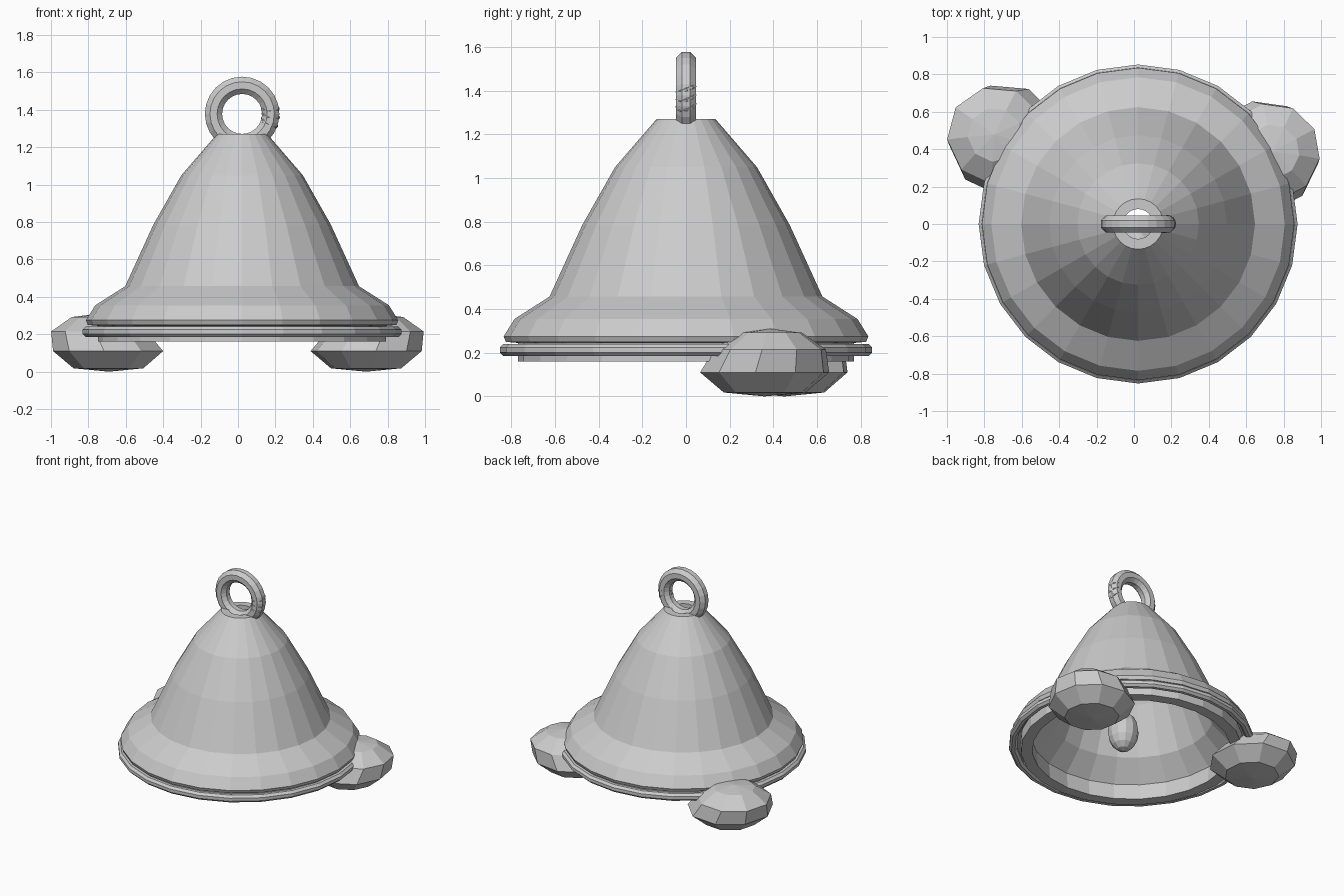
import bpy, bmesh, math
from mathutils import Matrix, Vector

if "Cube" in bpy.data.objects:
    bpy.data.objects.remove(bpy.data.objects["Cube"])

CX = 0.022  # bell axis sits slightly right of the origin

metal = bpy.data.materials.new("grey metal")
metal.diffuse_color = (0.6, 0.6, 0.6, 1)
metal.use_nodes = True
metal.node_tree.nodes["Principled BSDF"].inputs["Base Color"].default_value = metal.diffuse_color


def finish(name, bm):
    bmesh.ops.recalc_face_normals(bm, faces=bm.faces)
    mesh = bpy.data.meshes.new(name)
    bm.to_mesh(mesh)
    bm.free()
    mesh.materials.append(metal)
    ob = bpy.data.objects.new(name, mesh)
    bpy.context.collection.objects.link(ob)
    return ob


def lathe(name, profile, sides, centre, closed=False, turn=0.0, lean=None):
    """Revolve (radius, z) points; radius 0 makes a pole, lean shifts each ring in x, y."""
    bm = bmesh.new()
    rings = []
    for n, (r, z) in enumerate(profile):
        dx, dy = lean[n] if lean else (0, 0)
        x, y = centre[0] + dx, centre[1] + dy
        if r == 0:
            rings.append([bm.verts.new((x, y, z))] * sides)
            continue
        angles = [turn + math.tau * i / sides for i in range(sides)]
        rings.append([bm.verts.new((x + r * math.cos(a), y + r * math.sin(a), z))
                      for a in angles])
    pairs = list(zip(rings, rings[1:]))
    if closed:
        pairs.append((rings[-1], rings[0]))
    for a, b in pairs:
        for i in range(sides):
            j = (i + 1) % sides
            bm.faces.new(list(dict.fromkeys((a[i], a[j], b[j], b[i]))))
    return finish(name, bm)


def tube_profile(major, minor, z, count):
    return [(major + minor * math.cos(math.tau * (i + 0.5) / count),
             z + minor * math.sin(math.tau * (i + 0.5) / count)) for i in range(count)]


# Hollow bell shell: outside downwards, then inside back up
shell = [(0.135, 1.27), (0.325, 1.05), (0.475, 0.785), (0.625, 0.457),
         (0.785, 0.355), (0.835, 0.275), (0.825, 0.25), (0.77, 0.245),
         (0.77, 0.16), (0.69, 0.16), (0.70, 0.28), (0.565, 0.42),
         (0.42, 0.76), (0.27, 1.02), (0.08, 1.24), (0.08, 1.27)]
lathe("bell_shell", shell, 24, (CX, 0), closed=True)

# Rounded band around the mouth
lathe("rim_band", tube_profile(0.825, 0.03, 0.213, 8), 24, (CX, 0), closed=True)

# Egg-shaped clapper inside
egg = [(0.108 * math.sin(math.pi * i / 8), 0.34 - 0.15 * math.cos(math.pi * i / 8))
       for i in range(1, 8)]
lathe("clapper", [(0, 0.19)] + egg + [(0, 0.49)], 12, (CX, -0.09))

# Hanging ring, upright in the front plane
ring = lathe("hanging_ring", tube_profile(0.153, 0.05, 0, 8), 24, (0, 0), closed=True)
ring.matrix_world = Matrix.Translation((CX, 0, 1.378)) @ Matrix.Rotation(math.pi / 2, 4, 'X')

# Slanted wire turns wrapped around the right side of the ring
for n, deg in enumerate((-17, -3, 11)):
    a = math.radians(deg)
    wrap = lathe("ring_wire_%d" % (n + 1), tube_profile(0.041, 0.011, 0, 6), 10,
                 (0, 0), closed=True)
    pos = Vector((CX + 0.153 * math.cos(a), 0, 1.378 + 0.153 * math.sin(a)))
    wrap.matrix_world = (Matrix.Translation(pos) @ Matrix.Rotation(-a, 4, 'Y')
                         @ Matrix.Rotation(math.radians(22), 4, 'X')
                         @ Matrix.Rotation(math.radians(14), 4, 'Y'))

# Faceted stones at the back left and back right, their tops leaning outwards
stone = [(0, 0.0), (0.19, 0.018), (0.30, 0.11), (0.26, 0.215), (0.145, 0.292), (0, 0.31)]
out = [0, 0, 0, 0.05, 0.055, 0.055]
for name, centre, sides, turn, side in (("left_stone", (-0.69, 0.45), 9, 185, -1),
                                        ("right_stone", (0.685, 0.36), 10, 28, 1)):
    lathe(name, stone, sides, centre, turn=math.radians(turn),
          lean=[(side * d, d * 0.5) for d in out])
